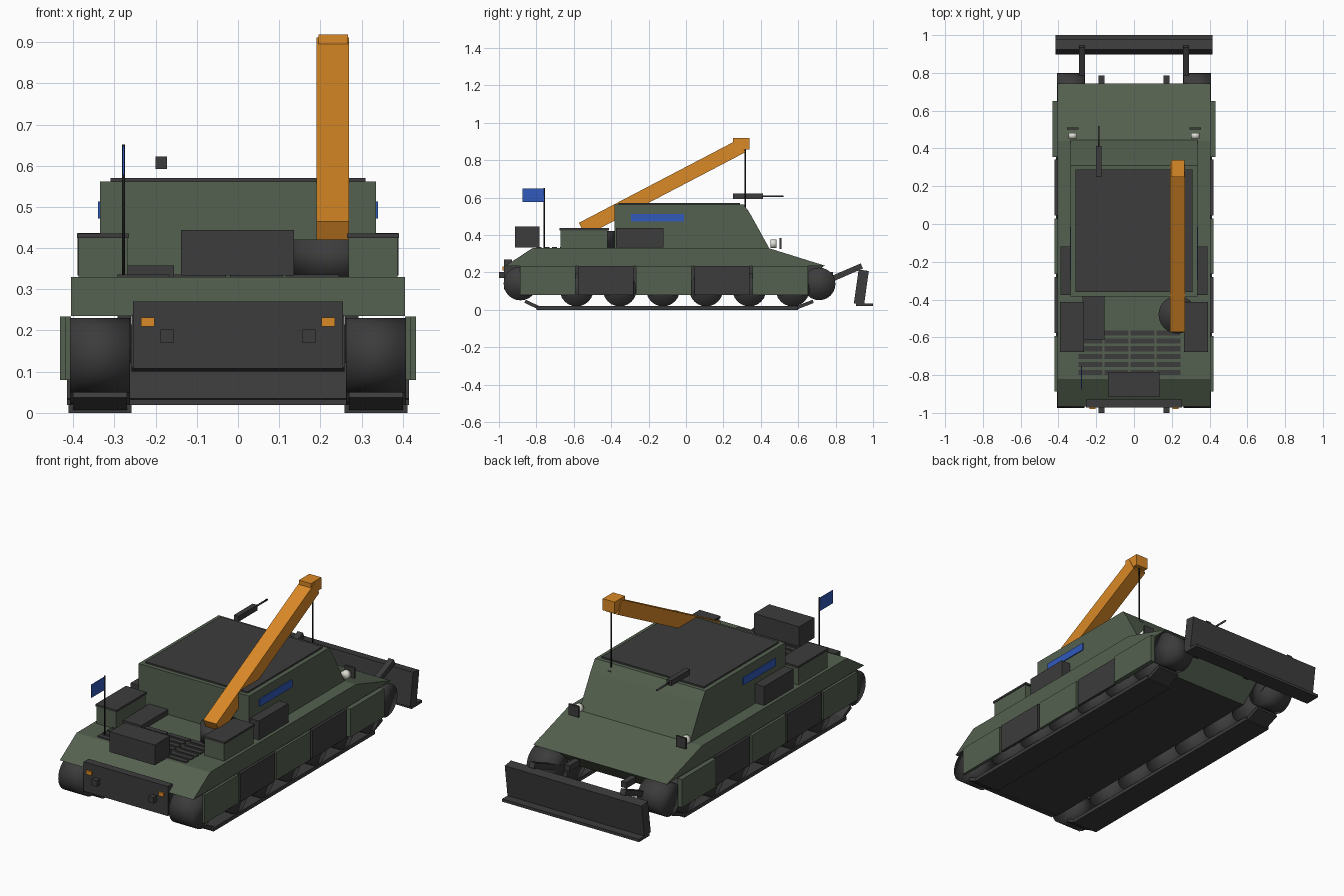
import bpy, bmesh, math
from mathutils import Vector, Matrix

if "Cube" in bpy.data.objects:
    bpy.data.objects.remove(bpy.data.objects["Cube"], do_unlink=True)


def material(name, rgb):
    m = bpy.data.materials.new(name)
    m.use_nodes = True
    m.diffuse_color = (*rgb, 1)
    m.node_tree.nodes["Principled BSDF"].inputs["Base Color"].default_value = (*rgb, 1)
    return m


GREEN = material("olive green", (0.09, 0.12, 0.08))
DARK = material("dark grey", (0.045, 0.045, 0.046))
ORANGE = material("crane orange", (0.7, 0.25, 0.02))
BLUE = material("signal blue", (0.03, 0.1, 0.5))
WHITE = material("lamp white", (0.75, 0.75, 0.68))
BLACK = material("cable black", (0.012, 0.012, 0.012))


def finish(name, bm, mat, smooth=False):
    bmesh.ops.recalc_face_normals(bm, faces=bm.faces)
    mesh = bpy.data.meshes.new(name)
    bm.to_mesh(mesh)
    bm.free()
    mesh.materials.append(mat)
    for p in mesh.polygons:
        p.use_smooth = smooth
    ob = bpy.data.objects.new(name, mesh)
    bpy.context.collection.objects.link(ob)
    return ob


def box(name, mat, x, y, z, tilt=0):
    """Box from (min, max) ranges, tilted in degrees about its own x axis."""
    c = Vector([(a + b) / 2 for a, b in (x, y, z)])
    size = [abs(b - a) for a, b in (x, y, z)]
    bm = bmesh.new()
    m = Matrix.Translation(c) @ Matrix.Rotation(math.radians(tilt), 4, 'X') @ Matrix.Diagonal((*size, 1))
    bmesh.ops.create_cube(bm, size=1, matrix=m)
    return finish(name, bm, mat)


def pair(name, mat, x, y, z, tilt=0):
    box("left_" + name, mat, x, y, z, tilt)
    box("right_" + name, mat, (-x[1], -x[0]), y, z, tilt)


def beam(name, mat, a, b, width, thick):
    """Rectangular bar between two points in a plane of constant x."""
    a, b = Vector(a), Vector(b)
    d, c = b - a, (a + b) / 2
    return box(name, mat, (c.x - width / 2, c.x + width / 2),
               (c.y - d.length / 2, c.y + d.length / 2),
               (c.z - thick / 2, c.z + thick / 2), math.degrees(math.atan2(d.z, d.y)))


def cylinder(name, mat, center, radius, depth, axis, smooth=True, sides=24):
    turn = {"X": Matrix.Rotation(math.pi / 2, 4, 'Y'),
            "Y": Matrix.Rotation(math.pi / 2, 4, 'X'), "Z": Matrix()}[axis]
    bm = bmesh.new()
    bmesh.ops.create_cone(bm, cap_ends=True, segments=sides, radius1=radius, radius2=radius,
                          depth=depth, matrix=Matrix.Translation(center) @ turn)
    return finish(name, bm, mat, smooth)


def prism(name, mat, half, profile):
    """Side profile of (y, z) points extruded across the width."""
    bm = bmesh.new()
    face = bm.faces.new([bm.verts.new((-half, y, z)) for y, z in profile])
    ext = bmesh.ops.extrude_face_region(bm, geom=[face])["geom"]
    bmesh.ops.translate(bm, vec=(2 * half, 0, 0),
                        verts=[v for v in ext if isinstance(v, bmesh.types.BMVert)])
    return finish(name, bm, mat)


# Hull and superstructure
prism("upper_hull", GREEN, 0.405, [(-0.965, 0.235), (-0.82, 0.33), (0.44, 0.33), (0.745, 0.235)])
lower = prism("lower_hull", DARK, 0.258, [(-0.96, 0.236), (-0.96, 0.11), (-0.92, 0.1), (0.58, 0.1), (0.74, 0.236)])
lower.data.materials.append(GREEN)
for p in lower.data.polygons:
    if p.normal.y > 0.3:
        p.material_index = 1
prism("superstructure", GREEN, 0.335, [(-0.383, 0.329), (-0.383, 0.562), (0.31, 0.562), (0.345, 0.51), (0.445, 0.329)])
box("roof_plate", DARK, (-0.31, 0.31), (-0.36, 0.288), (0.56, 0.57))
pair("side_marking", BLUE, (0.332, 0.34), (-0.295, -0.012), (0.472, 0.513))

# Front plate with lights and tow hooks
box("front_plate", DARK, (-0.255, 0.255), (-0.972, -0.93), (0.108, 0.27))
pair("signal_light", ORANGE, (0.203, 0.235), (-0.98, -0.97), (0.21, 0.231))
pair("front_tow_hook", DARK, (0.156, 0.188), (-1.0, -0.97), (0.17, 0.202))
pair("rear_tow_hook", DARK, (0.156, 0.188), (0.7, 0.785), (0.17, 0.202))

# Running gear
for side, s in (("left", 1), ("right", -1)):
    x = s * 0.335
    for i in range(6):
        cylinder(f"{side}_road_wheel_{i + 1}", DARK, (x, -0.585 + i * 0.231, 0.108), 0.09, 0.145, "X")
    cylinder(side + "_sprocket", DARK, (x, -0.885, 0.14), 0.09, 0.145, "X")
    cylinder(side + "_idler", DARK, (x, 0.712, 0.138), 0.087, 0.145, "X")
    box(side + "_track", DARK, (x - 0.077, x + 0.077), (-0.8, 0.6), (0, 0.02))
    beam(side + "_track_front", DARK, (x, -0.86, 0.045), (x, -0.785, 0.01), 0.13, 0.018)
    beam(side + "_track_rear", DARK, (x, 0.59, 0.01), (x, 0.68, 0.045), 0.13, 0.018)

# Alternating skirt panels
for i in range(5):
    y = -0.888 + i * 0.311
    outer = 0.432 if i == 4 else 0.42
    pair(f"skirt_{i + 1}", DARK if i % 2 else GREEN, (0.405, outer), (y, y + 0.296), (0.08, 0.234))

# Deck stowage
pair("stowage_box", GREEN, (0.268, 0.387), (-0.672, -0.42), (0.328, 0.426))
pair("stowage_lid", DARK, (0.264, 0.391), (-0.677, -0.413), (0.425, 0.436))
pair("side_bin", DARK, (0.335, 0.39), (-0.375, -0.12), (0.333, 0.437))
box("front_bin", DARK, (-0.138, 0.136), (-0.915, -0.783), (0.333, 0.444))
box("deck_hatch", DARK, (-0.272, -0.155), (-0.615, -0.383), (0.328, 0.358))
for row in range(6):
    for col in range(4):
        x, y = -0.293 + col * 0.137, -0.8 + row * 0.042
        box(f"grille_slat_{row}_{col}", DARK, (x, x + 0.127), (y, y + 0.027), (0.329, 0.336))

# Crane
cylinder("crane_base", DARK, (0.23, -0.48, 0.375), 0.1, 0.092, "Z")
beam("crane_boom", ORANGE, (0.23, -0.555, 0.43), (0.23, 0.3, 0.877), 0.08, 0.078)
box("boom_head", ORANGE, (0.195, 0.267), (0.25, 0.34), (0.856, 0.919))
cylinder("crane_cable", BLACK, (0.23, 0.318, 0.695), 0.004, 0.34, "Z", sides=8)
box("crane_hook", DARK, (0.218, 0.242), (0.308, 0.335), (0.515, 0.53))

# Roof gun
box("gun_body", DARK, (-0.2, -0.172), (0.25, 0.413), (0.592, 0.622))
cylinder("gun_barrel", DARK, (-0.187, 0.465, 0.607), 0.005, 0.11, "Y", sides=10)

# Flag
cylinder("flag_pole", BLACK, (-0.278, -0.757, 0.488), 0.004, 0.328, "Z", sides=8)
box("flag", BLUE, (-0.28, -0.276), (-0.875, -0.757), (0.577, 0.648))

# Headlights with guards
for side, s in (("left", 1), ("right", -1)):
    cylinder(side + "_headlight", WHITE, (s * 0.325, 0.468, 0.353), 0.023, 0.03, "Y")
    box(side + "_light_guard", DARK, (s * 0.325 - 0.03, s * 0.325 + 0.03), (0.5, 0.51), (0.325, 0.384))
    beam(side + "_blade_arm", DARK, (s * 0.276, 0.71, 0.135), (s * 0.276, 0.94, 0.234), 0.032, 0.03)

# Dozer blade
box("dozer_blade", DARK, (-0.415, 0.415), (0.91, 0.965), (0.03, 0.212), -8)
box("blade_edge", DARK, (-0.415, 0.415), (0.91, 1.0), (0.019, 0.034))
